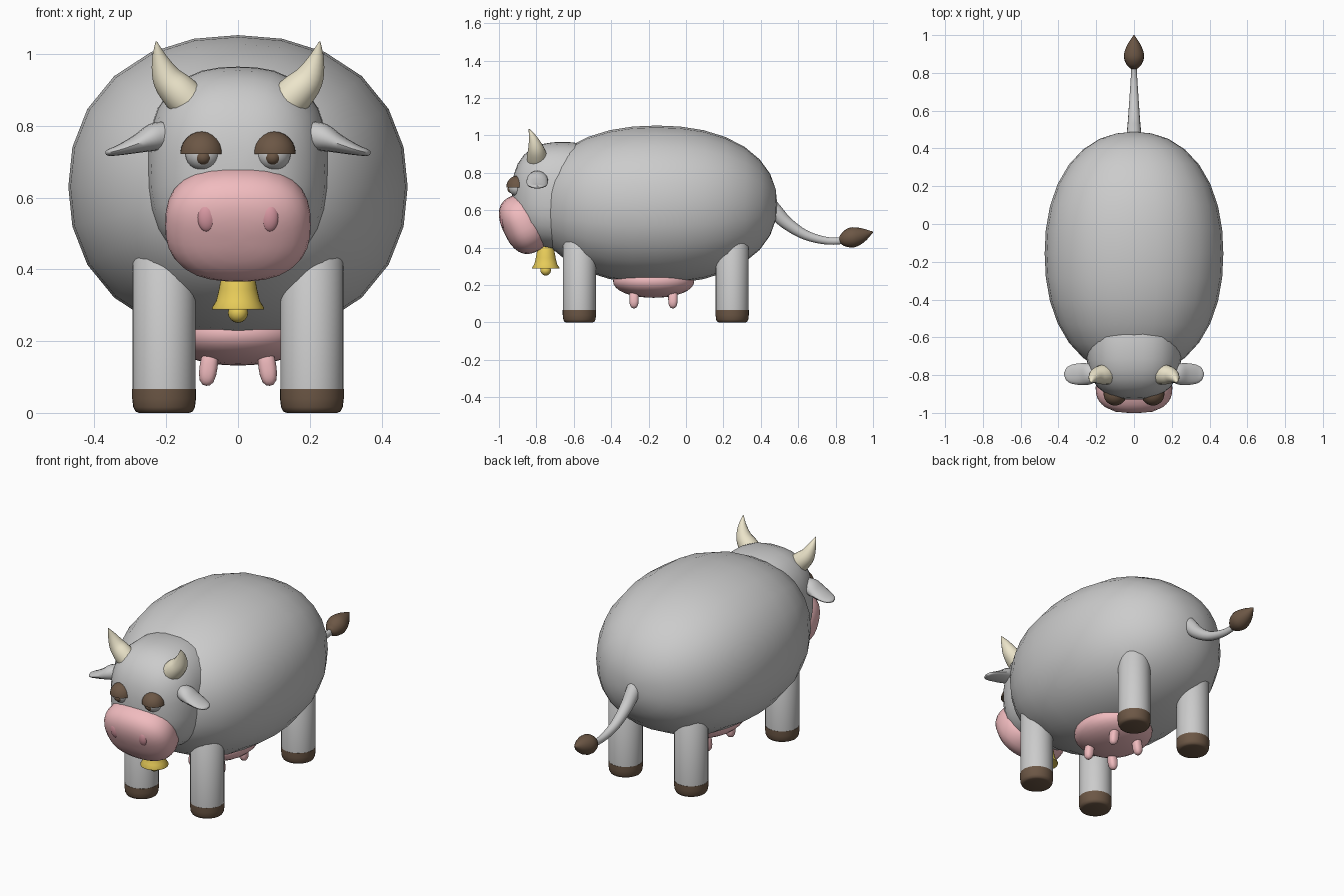
import bpy, bmesh, math
from mathutils import Vector, Matrix

if "Cube" in bpy.data.objects:
    bpy.data.objects.remove(bpy.data.objects["Cube"])

def material(name, rgb):
    m = bpy.data.materials.new(name)
    m.diffuse_color = (*rgb, 1)
    m.use_nodes = True
    m.node_tree.nodes["Principled BSDF"].inputs["Base Color"].default_value = m.diffuse_color
    return m

PINK = material("pink", (0.88, 0.50, 0.52))
ROSE = material("rose", (0.72, 0.33, 0.38))
BROWN = material("dark brown", (0.15, 0.095, 0.06))
HORN = material("horn", (0.85, 0.79, 0.60))
GOLD = material("gold", (0.80, 0.60, 0.10))

def finish(name, bm, mat=None, angle=45):
    bmesh.ops.remove_doubles(bm, verts=bm.verts, dist=1e-5)
    bmesh.ops.recalc_face_normals(bm, faces=bm.faces)
    me = bpy.data.meshes.new(name)
    bm.to_mesh(me)
    bm.free()
    ob = bpy.data.objects.new(name, me)
    bpy.context.collection.objects.link(ob)
    if mat:
        me.materials.append(mat)
    bpy.ops.object.select_all(action='DESELECT')
    ob.select_set(True)
    bpy.context.view_layer.objects.active = ob
    bpy.ops.object.shade_smooth_by_angle(angle=math.radians(angle))
    return ob

def blob(name, loc, radii, p=2.0, rot=(0, 0), mat=None, seg=24, rings=16, half=False):
    """Superellipsoid with poles on y; rot = degrees about x and y."""
    bm = bmesh.new()
    bmesh.ops.create_uvsphere(bm, u_segments=seg, v_segments=rings, radius=1,
                              matrix=Matrix.Rotation(math.pi / 2, 4, 'X'))
    turn = Matrix.Rotation(math.radians(rot[0]), 3, 'X') @ Matrix.Rotation(math.radians(rot[1]), 3, 'Y')
    for v in bm.verts:
        c = v.co / sum(abs(a) ** p for a in v.co) ** (1 / p)
        if half:
            c.z = max(c.z, 0)
        v.co = Vector(loc) + turn @ Vector([a * r for a, r in zip(c, radii)])
    return finish(name, bm, mat)

def lathe(name, loc, profile, mat=None, seg=32):
    """Profile of (radius, z) turned about z."""
    bm = bmesh.new()
    rows = [[bm.verts.new((loc[0] + r * math.cos(2 * math.pi * i / seg),
                           loc[1] + r * math.sin(2 * math.pi * i / seg), z))
             for i in range(seg)] for r, z in profile]
    skin(bm, rows)
    return finish(name, bm, mat)

def skin(bm, rows):
    n = len(rows[0])
    for a, b in zip(rows, rows[1:]):
        for i in range(n):
            j = (i + 1) % n
            bm.faces.new((a[i], a[j], b[j], b[i]))
    bm.faces.new(rows[0][::-1])
    bm.faces.new(rows[-1])

def spline(keys, steps=4):
    """Catmull-Rom resampling of tuples."""
    k = [Vector(a) for a in keys]
    k = [2 * k[0] - k[1]] + k + [2 * k[-1] - k[-2]]
    out = []
    for i in range(1, len(k) - 2):
        a, b, c, d = k[i - 1:i + 3]
        for s in range(steps):
            t = s / steps
            out.append(0.5 * (2 * b + (c - a) * t + (2 * a - 5 * b + 4 * c - d) * t * t
                              + (3 * b - a - 3 * c + d) * t ** 3))
    return out + [k[-2]]

def sweep(name, keys, ref, mat=None, seg=16):
    """Keys are (x, y, z, radius along ref, radius across)."""
    pts = spline(keys)
    pos = [Vector(p[:3]) for p in pts]
    bm = bmesh.new()
    rows = []
    for i, p in enumerate(pts):
        t = (pos[min(i + 1, len(pos) - 1)] - pos[max(i - 1, 0)]).normalized()
        u = Vector(ref)
        u = (u - u.dot(t) * t).normalized()
        w = t.cross(u)
        rows.append([bm.verts.new(pos[i] + u * max(p[3], .001) * math.cos(2 * math.pi * k / seg)
                                  + w * max(p[4], .001) * math.sin(2 * math.pi * k / seg))
                     for k in range(seg)])
    skin(bm, rows)
    return finish(name, bm, mat)

# Body, head and muzzle
blob("body", (0, -0.157, 0.63), (0.473, 0.645, 0.423), p=2.2)
blob("head", (0, -0.66, 0.68), (0.252, 0.27, 0.285), p=2.55, seg=32)
blob("muzzle", (0, -0.868, 0.527), (0.203, 0.115, 0.163), p=2.5, rot=(25, 0), mat=PINK, seg=32)

for side, s in (("left", 1), ("right", -1)):
    # Nostrils
    blob(side + "_nostril", (s * 0.087, -0.977, 0.545), (0.027, 0.018, 0.041),
         rot=(8, 0), mat=ROSE)
    # Eyes with drooping lids
    blob(side + "_eye", (s * 0.098, -0.9, 0.722), (0.049, 0.049, 0.047))
    blob(side + "_pupil", (s * 0.097, -0.932, 0.713), (0.022, 0.022, 0.022), mat=BROWN, seg=16, rings=12)
    blob(side + "_eyelid", (s * 0.1, -0.9, 0.722), (0.061, 0.061, 0.063), mat=BROWN, half=True)
    # Horns
    sweep(side + "_horn", [(s * 0.13, -0.795, 0.86, .054, .054), (s * 0.163, -0.797, 0.893, .053, .052),
                           (s * 0.197, -0.803, 0.932, .042, .042), (s * 0.218, -0.818, 0.985, .023, .023),
                           (s * 0.228, -0.84, 1.035, .002, .002)], (0, 1, 0), HORN)
    # Ears
    sweep(side + "_ear", [(s * 0.2, -0.795, 0.775, .04, .038), (s * 0.235, -0.795, 0.768, .055, .039),
                          (s * 0.28, -0.795, 0.75, .058, .026), (s * 0.33, -0.795, 0.733, .05, .015),
                          (s * 0.358, -0.795, 0.726, .033, .010), (s * 0.369, -0.795, 0.724, .008, .005)], (0, 1, 0))
    # Legs, hooves and teats
    for end, y, ty in (("front", -0.57, -0.278), ("back", 0.247, -0.07)):
        lathe(f"{end}_{side}_leg", (s * 0.206, y), [(0.088, 0.066), (0.088, 0.44), (0.06, 0.48)])
        lathe(f"{end}_{side}_hoof", (s * 0.206, y), [(0.07, 0), (0.08, 0.004), (0.086, 0.016),
                                                    (0.089, 0.04), (0.089, 0.067)], BROWN)
        blob(f"{end}_{side}_teat", (s * 0.082, ty, 0.128), (0.025, 0.025, 0.053), p=2.6,
             rot=(0, -s * 8), mat=PINK, seg=16)

# Udder
blob("udder", (0, -0.173, 0.222), (0.2, 0.217, 0.09), p=2.1, mat=PINK, seg=32)

# Bell and clapper
lathe("bell", (0, -0.75), [(0.02, 0.412), (0.036, 0.405), (0.046, 0.385), (0.053, 0.345),
                           (0.061, 0.312), (0.073, 0.293), (0.072, 0.288), (0.02, 0.29)], GOLD)
blob("clapper", (0, -0.75, 0.279), (0.028, 0.028, 0.028), mat=GOLD, seg=16, rings=12)

# Tail and tuft
sweep("tail", [(0, 0.44, 0.64, .04, .04), (0, 0.485, 0.585, .038, .04), (0, 0.54, 0.53, .033, .034),
               (0, 0.64, 0.467, .026, .026), (0, 0.76, 0.436, .018, .020), (0, 0.87, 0.44, .012, .017)], (1, 0, 0))
sweep("tail_tuft", [(0, 0.82, 0.446, .015, .015), (0, 0.845, 0.447, .040, .040), (0, 0.89, 0.455, .054, .054),
                    (0, 0.945, 0.468, .037, .038), (0, 1.0, 0.484, .002, .002)], (1, 0, 0), BROWN)
